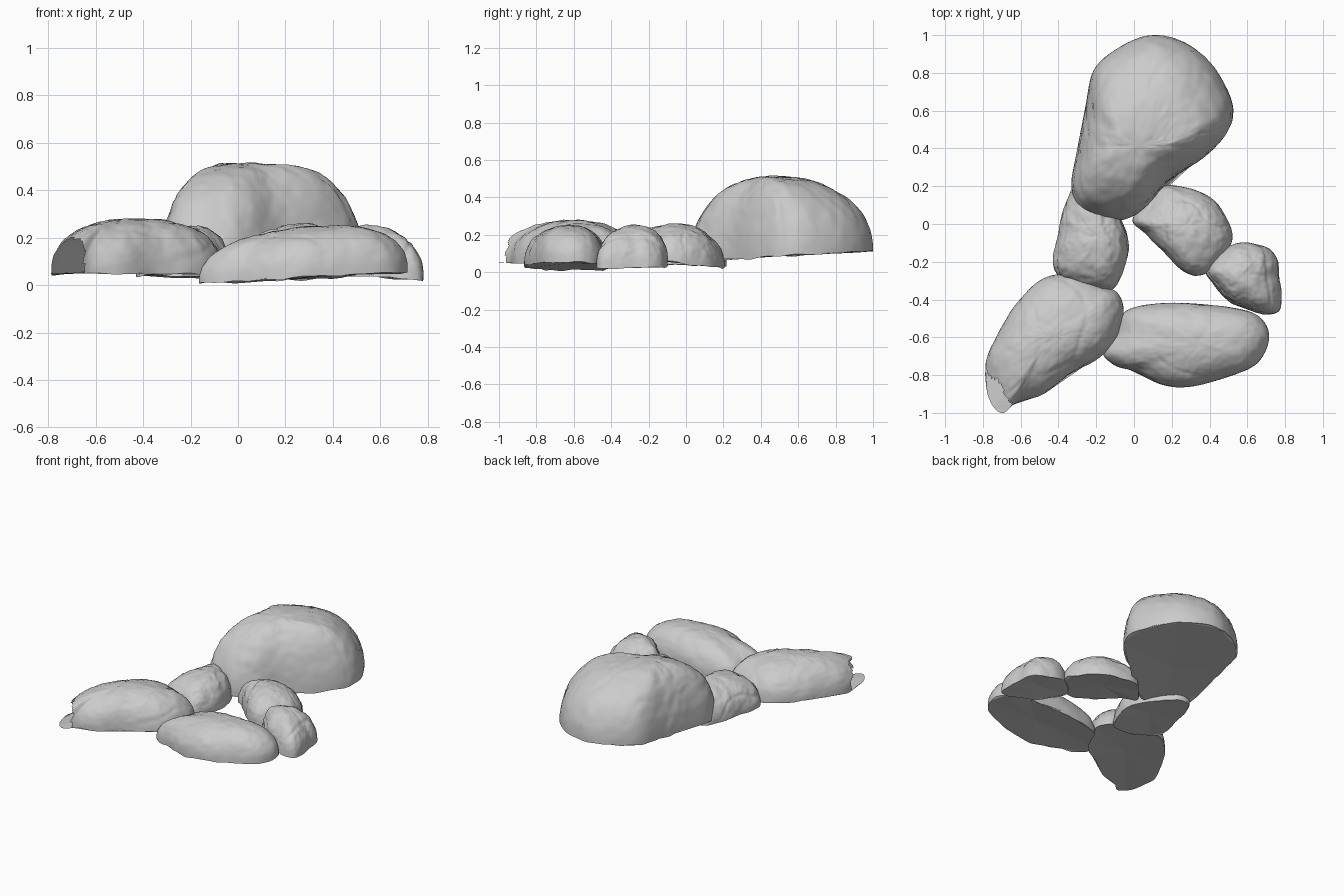
import bpy, bmesh, math, random
from mathutils import Vector, noise

if "Cube" in bpy.data.objects:
    bpy.data.objects.remove(bpy.data.objects["Cube"])

random.seed(4)
SEG, RINGS = 132, 32


def smooth_loop(pts, n):
    """Resample a closed outline as a Catmull-Rom curve."""
    p = [Vector(q) for q in pts]
    out = []
    for i in range(n):
        u = i * len(p) / n
        k, t = int(u), u - int(u)
        a, b, c, d = (p[(k + j) % len(p)] for j in (-1, 0, 1, 2))
        out.append(0.5 * (2 * b + (c - a) * t + (2 * a - 5 * b + 4 * c - d) * t * t
                          + (3 * b - a - 3 * c + d) * t ** 3))
    return out


def rock(name, outline, peak, base, power=2.2, rough=0.014, spread=0.0, cut=None):
    """Domed stone: plan outline, peak (x, y, z), base plane (z, slope x, slope y)."""
    loop = smooth_loop(outline, SEG)
    c = Vector(peak[:2])
    shift = Vector([random.uniform(-20, 20) for _ in range(3)])
    floor = lambda q: base[0] + base[1] * q.x + base[2] * q.y
    bm = bmesh.new()
    rings = []
    for j in range(RINGS):
        t = j / RINGS * math.pi / 2
        s, h = math.cos(t) ** (2 / power), math.sin(t) ** (2 / power)
        ring = []
        for q in loop:
            # ridge widened along x by the spread factor
            m = c + Vector(((q.x - c.x) * spread, 0))
            p = m + (q - m) * s
            z = floor(p) + (peak[2] - floor(c)) * h
            v = Vector((p.x, p.y, z))
            # broad lumps, fine grain and narrow creases
            lump = (0.8 * noise.noise(v * 4 + shift) + 0.4 * noise.noise(v * 16 + shift)
                    + 0.25 * noise.noise(v * 40 + shift))
            crease = max(0, 1 - abs(noise.noise(v * 2.5 - shift)) * 25)
            n = Vector((*(q - c).normalized() * s, 0.7 * h)).normalized()
            v += n * rough * (lump - 0.4 * crease) * min(1, 0.3 + 1.5 * h)
            if j == 0:
                v.z = max(0.0, floor(p) + 0.014 * noise.noise(v * 10 + shift))
            ring.append(bm.verts.new(v))
        rings.append(ring)
    top = bm.verts.new((peak[0], peak[1], sum(v.co.z for v in rings[-1]) / SEG + 0.001))
    dome = []
    for i in range(SEG):
        k = (i + 1) % SEG
        for a, b in zip(rings, rings[1:]):
            dome.append(bm.faces.new((a[i], a[k], b[k], b[i])))
        dome.append(bm.faces.new((rings[-1][i], rings[-1][k], top)))
    for f in dome:
        f.smooth = True
    # coarse faceted underside
    bottom = bm.verts.new((c.x, c.y, floor(c) + 0.012))
    step = SEG // 11
    for i in range(0, SEG, step):
        arc = [rings[0][(i + k) % SEG] for k in range(step, -1, -1)]
        for a, b in zip(arc, arc[1:-1]):
            bm.faces.new((a, b, arc[-1]))
        bm.faces.new((arc[0], arc[-1], bottom))
    bmesh.ops.recalc_face_normals(bm, faces=bm.faces)
    # broken-away part of the shell beyond a cutting line
    if cut:
        nrm, dist = Vector(cut[:2]), cut[2]
        gone = []
        for f in dome:
            m = f.calc_center_median()
            if nrm.dot(m.xy) > dist + 0.03 * noise.noise(m * 12):
                gone.append(f)
        bmesh.ops.delete(bm, geom=gone, context='FACES')
    me = bpy.data.meshes.new(name)
    bm.to_mesh(me)
    bm.free()
    ob = bpy.data.objects.new(name, me)
    bpy.context.collection.objects.link(ob)
    return ob


# Large boulder at the back
rock("large_boulder",
     [(0.12, 1.0), (-0.05, 0.95), (-0.21, 0.82), (-0.26, 0.6), (-0.30, 0.4), (-0.33, 0.18),
      (-0.26, 0.05), (-0.08, 0.02), (0.05, 0.08), (0.18, 0.22), (0.38, 0.36), (0.5, 0.5),
      (0.52, 0.64), (0.43, 0.82), (0.29, 0.95)],
     (0.03, 0.42, 0.51), (0.055, 0, 0.06), 2.1, 0.013, 0.28)

# Long stone at front left, its tip broken open
rock("front_left_stone",
     [(-0.33, -0.27), (-0.48, -0.29), (-0.62, -0.42), (-0.72, -0.58), (-0.785, -0.74),
      (-0.77, -0.92), (-0.70, -1.0), (-0.62, -0.945), (-0.48, -0.9), (-0.35, -0.8),
      (-0.2, -0.72), (-0.1, -0.62), (-0.055, -0.48), (-0.08, -0.37), (-0.18, -0.32)],
     (-0.42, -0.59, 0.28), (0.05, 0, 0), 2.2, 0.013, 0.1, (-0.8, -0.59, 1.075))

# Long stone at the front
rock("front_stone",
     [(-0.04, -0.46), (-0.1, -0.58), (-0.165, -0.68), (-0.1, -0.75), (0.0, -0.78),
      (0.15, -0.85), (0.3, -0.86), (0.5, -0.81), (0.65, -0.74), (0.715, -0.62),
      (0.69, -0.52), (0.6, -0.46), (0.4, -0.43), (0.15, -0.42)],
     (0.34, -0.63, 0.25), (0.015, 0.06, 0), 2.4, 0.011)

# Small rough stone on the right
rock("right_stone",
     [(0.56, -0.10), (0.46, -0.15), (0.38, -0.24), (0.42, -0.32), (0.5, -0.41), (0.6, -0.45),
      (0.69, -0.48), (0.77, -0.46), (0.78, -0.36), (0.765, -0.27), (0.76, -0.19), (0.7, -0.12)],
     (0.57, -0.27, 0.25), (0.09, -0.09, 0), 2.3, 0.014)

# Stone at back right
rock("back_right_stone",
     [(-0.01, 0.02), (0.06, -0.05), (0.15, -0.14), (0.26, -0.25), (0.36, -0.27), (0.46, -0.19),
      (0.52, -0.08), (0.49, 0.03), (0.42, 0.13), (0.3, 0.185), (0.15, 0.2), (0.06, 0.12)],
     (0.27, -0.01, 0.25), (0.045, 0, -0.1), 2.3, 0.014)

# Small rough stone on the left, wedged between its neighbours
rock("left_stone",
     [(-0.31, 0.2), (-0.37, 0.08), (-0.4, -0.05), (-0.43, -0.2), (-0.38, -0.3), (-0.25, -0.36),
      (-0.12, -0.35), (-0.06, -0.25), (-0.03, -0.1), (-0.08, 0.05), (-0.2, 0.2)],
     (-0.19, -0.07, 0.25), (0.035, 0, 0), 2.2, 0.016)
